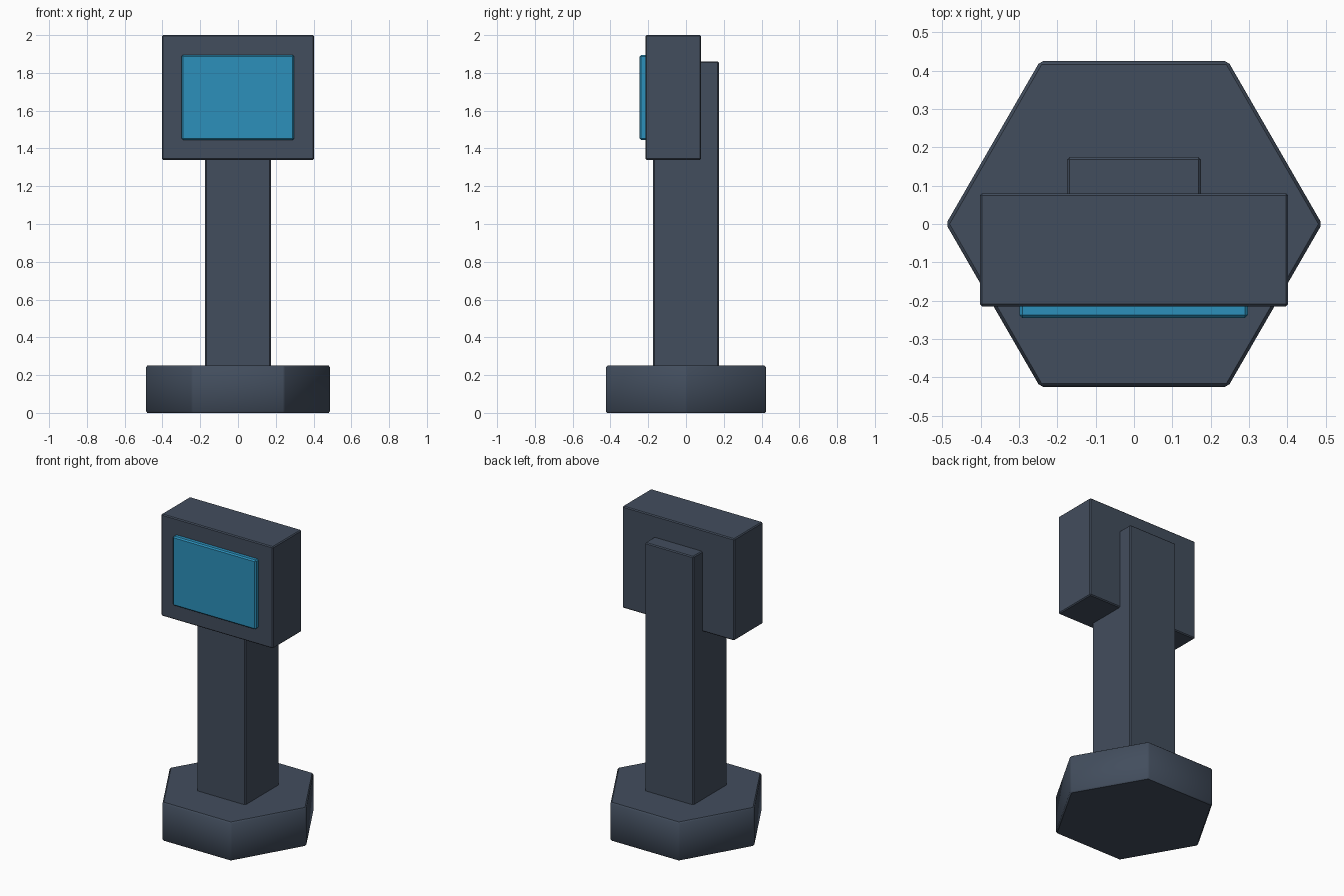
import bpy
import math

if "Cube" in bpy.data.objects:
    bpy.data.objects.remove(bpy.data.objects["Cube"])


def material(name, color):
    mat = bpy.data.materials.new(name)
    mat.diffuse_color = color
    mat.use_nodes = True
    mat.node_tree.nodes["Principled BSDF"].inputs["Base Color"].default_value = mat.diffuse_color
    return mat


dark = material("dark_slate", (0.055, 0.075, 0.11, 1))
blue = material("screen_blue", (0.025, 0.28, 0.50, 1))


def finish(obj, name, mat, bevel):
    """Name, colour and soften the edges of a part."""
    obj.name = name
    obj.data.materials.append(mat)
    mod = obj.modifiers.new("edge_bevel", 'BEVEL')
    mod.width = bevel
    mod.segments = 1
    mod.limit_method = 'ANGLE'
    bpy.ops.object.modifier_apply(modifier=mod.name)
    return obj


def box(name, lo, hi, mat, bevel):
    """Bevelled box between two opposite corners."""
    center = [(a + b) / 2 for a, b in zip(lo, hi)]
    bpy.ops.mesh.primitive_cube_add(size=1, location=center)
    obj = bpy.context.object
    obj.scale = [b - a for a, b in zip(lo, hi)]
    bpy.ops.object.transform_apply(location=False, rotation=False, scale=True)
    return finish(obj, name, mat, bevel)


# Hexagonal foot with points along x, sides shaded smoothly
bpy.ops.mesh.primitive_cylinder_add(vertices=6, radius=0.49, depth=0.25,
                                    location=(0, 0, 0.125),
                                    rotation=(0, 0, math.radians(30)))
bpy.ops.object.transform_apply(location=False, rotation=True, scale=False)
finish(bpy.context.object, "base", dark, 0.008)
bpy.ops.object.shade_smooth_by_angle(angle=math.radians(40))

# Square post, running up behind the head
box("post", (-0.174, -0.174, 0.23), (0.174, 0.174, 1.86), dark, 0.006)

# Console head and its raised screen
box("head", (-0.402, -0.215, 1.34), (0.402, 0.08, 2.0), dark, 0.006)
box("screen", (-0.299, -0.245, 1.445), (0.297, -0.205, 1.895), blue, 0.008)
